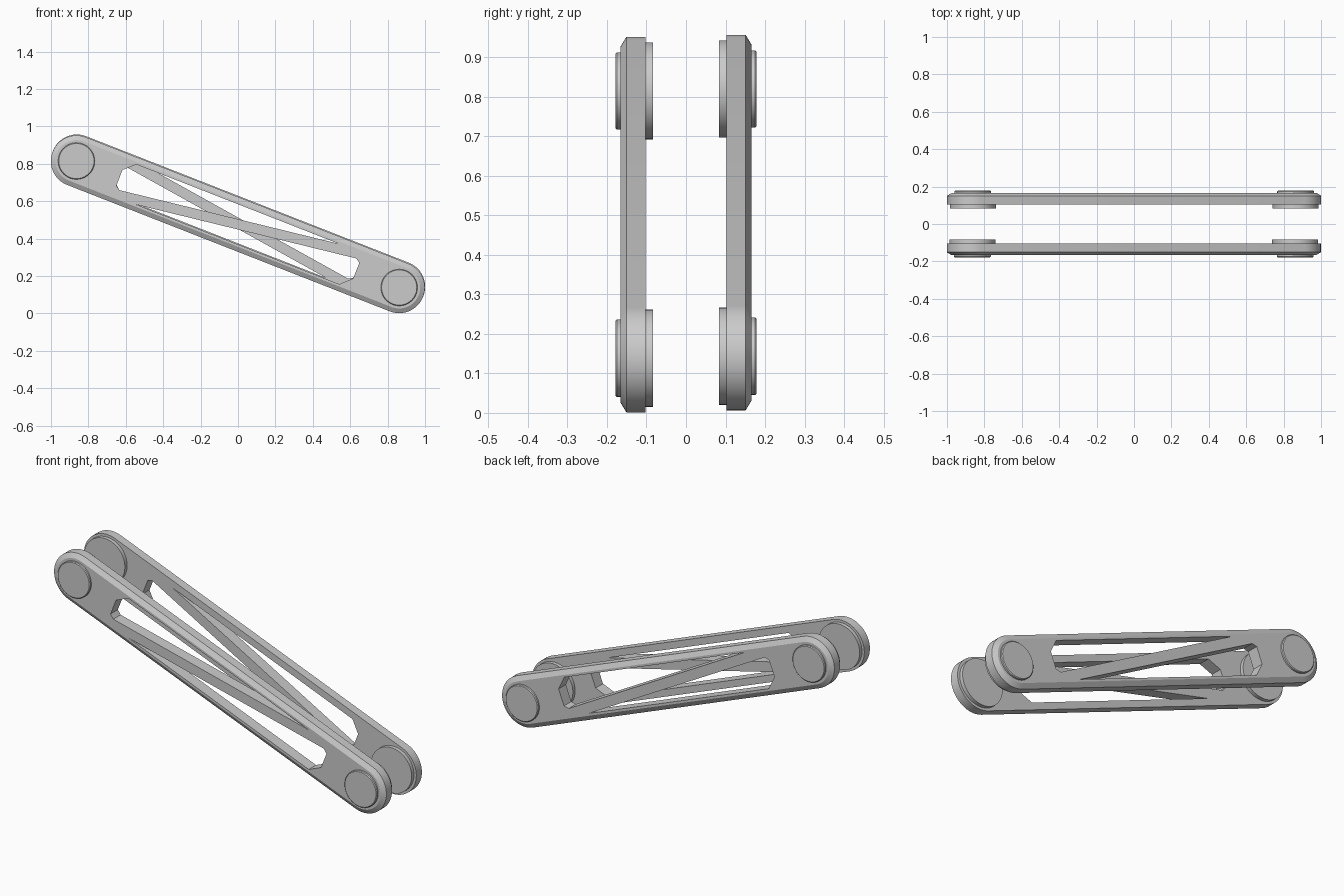
import bpy, bmesh
from math import pi, sin, cos, radians
from mathutils import Matrix

if "Cube" in bpy.data.objects:
    bpy.data.objects.remove(bpy.data.objects["Cube"])

HALF, R = 0.9267, 0.137          # half pivot distance, end radius
TILT = radians(21.4)


def stadium(r, seg=24):
    right = [(HALF + r * cos(a), r * sin(a))
             for a in (-pi / 2 + pi * i / seg for i in range(seg + 1))]
    return right + [(-u, -v) for u, v in right]


def circle(cu, r, seg=48):
    return [(cu + r * cos(2 * pi * i / seg), r * sin(2 * pi * i / seg)) for i in range(seg)]


def loft(name, layers):
    """Closed solid through outlines [(y, points), ...] with capped ends."""
    bm = bmesh.new()
    rings = [[bm.verts.new((u, y, v)) for u, v in pts] for y, pts in layers]
    for a, b in zip(rings, rings[1:]):
        n = len(a)
        for i in range(n):
            bm.faces.new((a[i], a[(i + 1) % n], b[(i + 1) % n], b[i]))
    bm.faces.new(rings[0])
    bm.faces.new(rings[-1])
    bmesh.ops.recalc_face_normals(bm, faces=bm.faces)
    me = bpy.data.meshes.new(name)
    bm.to_mesh(me)
    bm.free()
    ob = bpy.data.objects.new(name, me)
    bpy.context.collection.objects.link(ob)
    return ob


def activate(ob):
    bpy.ops.object.select_all(action='DESELECT')
    ob.select_set(True)
    bpy.context.view_layer.objects.active = ob


# Two half-windows leave one diagonal strut between them
WINDOW = [(-0.622, 0.100), (-0.680, 0.045), (-0.680, -0.045), (-0.656, -0.061), (0.542, 0.100)]


def build_side(side, flip):
    place = (Matrix.Translation((0, 0, 0.479)) @ Matrix.Rotation(TILT, 4, 'Y')
             @ Matrix.Rotation(flip, 4, 'X') @ Matrix.Translation((0, 0, -0.0027)))

    # Chamfered arm plate
    arm = loft(side + "_arm", [(-0.103, stadium(R)), (-0.151, stadium(R)),
                               (-0.166, stadium(R - 0.025))])
    for s in (1, -1):
        cutter = loft("window_cutter", [(-0.05, [(s * u, s * v) for u, v in WINDOW]),
                                        (-0.22, [(s * u, s * v) for u, v in WINDOW])])
        cutter.hide_render = True
        activate(arm)
        mod = arm.modifiers.new("window", 'BOOLEAN')
        mod.operation = 'DIFFERENCE'
        mod.solver = 'EXACT'
        mod.object = cutter
        bpy.ops.object.modifier_apply(modifier=mod.name)
        bpy.data.objects.remove(cutter)
    parts = [arm]

    # Pivot caps outside, spacer discs inside
    for end, u in (("upper", -HALF), ("lower", HALF)):
        parts.append(loft(f"{side}_{end}_pivot_cap",
                          [(-0.160, circle(u, 0.098)), (-0.175, circle(u, 0.098)),
                           (-0.179, circle(u, 0.094))]))
        parts.append(loft(f"{side}_{end}_spacer_disc",
                          [(-0.108, circle(u, 0.123)), (-0.083, circle(u, 0.123))]))

    for ob in parts:
        ob.data.transform(place)
        activate(ob)
        bpy.ops.object.shade_smooth_by_angle(angle=radians(30))


build_side("front", 0)
build_side("back", pi)
